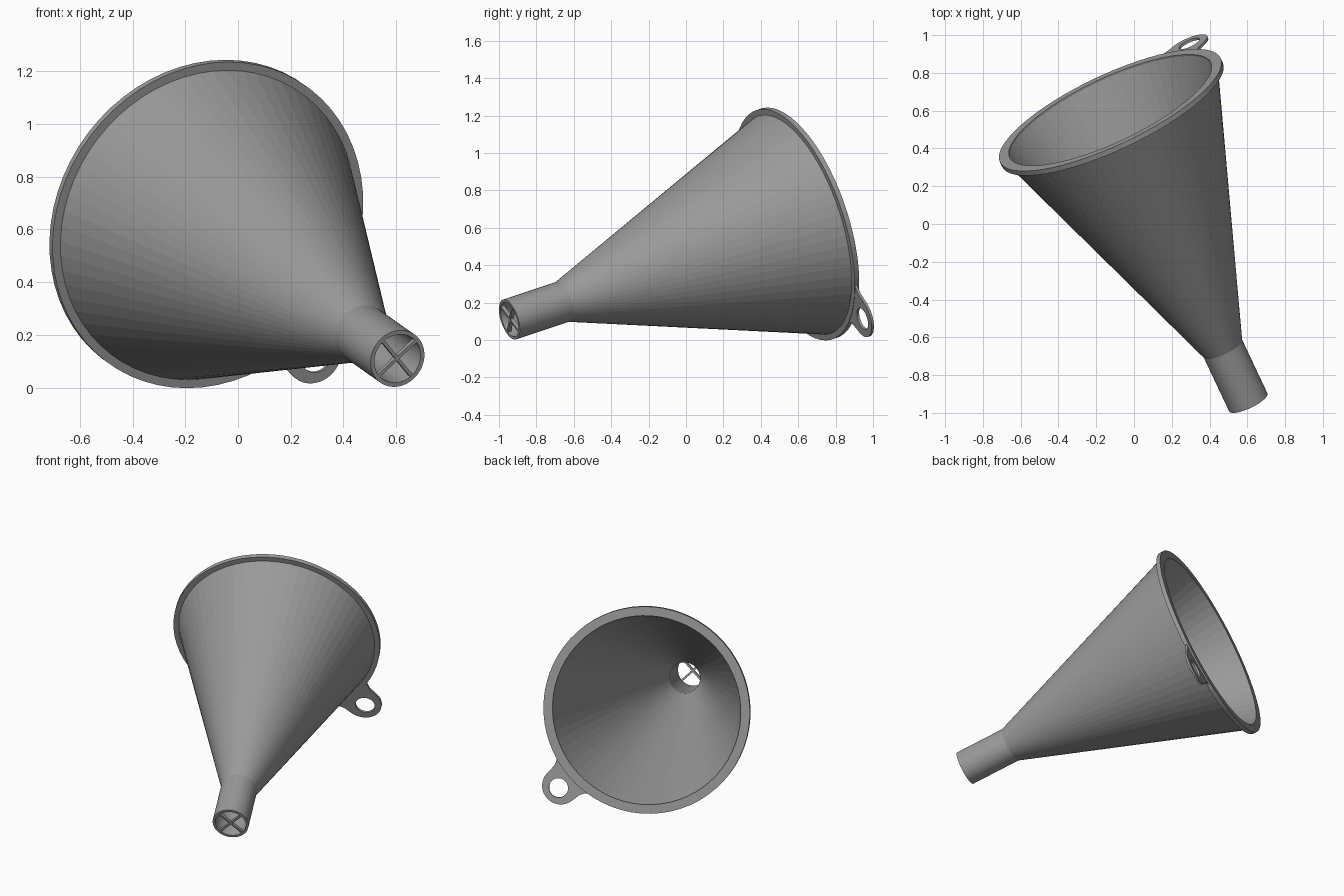
import bpy, bmesh, math
from mathutils import Matrix, Vector

if "Cube" in bpy.data.objects:
    bpy.data.objects.remove(bpy.data.objects["Cube"])

# Funnel frame: local z runs from spout tip to rim, local x points at the hanging tab
AXIS = Vector((-0.409, 0.866, 0.288)).normalized()
TAB = Vector((0.55, 0.485, -0.67))
TAB = (TAB - AXIS * TAB.dot(AXIS)).normalized()
SIDE = AXIS.cross(TAB)
FRAME = Matrix((TAB, SIDE, AXIS)).transposed().to_4x4()
FRAME.translation = (0.605, -0.944, 0.11)
SEG = 64
L = 1.787         # tip to rim top
LIP = 0.028       # lip thickness

# Dark grey plastic
plastic = bpy.data.materials.new("dark_grey_plastic")
plastic.diffuse_color = (0.32, 0.32, 0.32, 1)
plastic.use_nodes = True
plastic.node_tree.nodes["Principled BSDF"].inputs["Base Color"].default_value = plastic.diffuse_color


def add_object(name, bm):
    bmesh.ops.recalc_face_normals(bm, faces=bm.faces)
    mesh = bpy.data.meshes.new(name)
    bm.to_mesh(mesh)
    bm.free()
    mesh.materials.append(plastic)
    ob = bpy.data.objects.new(name, mesh)
    ob.matrix_world = FRAME
    bpy.context.collection.objects.link(ob)
    return ob


def lathe(name, profile):
    """Revolve a closed (radius, height) profile around local z."""
    bm = bmesh.new()
    rings = []
    for i in range(SEG):
        a = 2 * math.pi * i / SEG
        rings.append([bm.verts.new((r * math.cos(a), r * math.sin(a), z)) for r, z in profile])
    n = len(profile)
    for i in range(SEG):
        p, q = rings[i], rings[(i + 1) % SEG]
        for j in range(n):
            k = (j + 1) % n
            bm.faces.new((p[j], q[j], q[k], p[k]))
    return add_object(name, bm)


# Funnel shell: spout, cone and rim lip, with wall thickness
lathe("funnel_body", [
    (0.112, 0), (0.112, 0.329), (0.613, L - LIP), (0.646, L - LIP), (0.646, L),
    (0.589, L), (0.589, L - 0.01), (0.096, 0.335), (0.096, 0)])

# Crossed bars in the spout mouth
bm = bmesh.new()
for size in ((0.2, 0.013, 0.02), (0.013, 0.2, 0.02)):
    m = Matrix.Translation((0, 0, 0.011)) @ Matrix.Diagonal((*size, 1))
    bmesh.ops.create_cube(bm, size=1, matrix=m)
add_object("spout_cross", bm)


# Hanging tab: thin rounded plate with a round hole
def arc(x, r, a0, a1, n):
    return [(x + r * math.cos(a0 + (a1 - a0) * i / n),
             r * math.sin(a0 + (a1 - a0) * i / n)) for i in range(n + 1)]


flare = [(0.622, -0.15), (0.645, -0.132), (0.675, -0.12)]
outline = (flare + arc(0.728, 0.115, -math.pi / 2, math.pi / 2, 20)
           + [(x, -y) for x, y in reversed(flare)])
hole = arc(0.745, 0.06, 0, 2 * math.pi, 32)[:-1]

curve = bpy.data.curves.new("hanging_tab", 'CURVE')
curve.dimensions = '2D'
curve.fill_mode = 'BOTH'
curve.extrude = 0.007
for pts in (outline, hole):
    sp = curve.splines.new('POLY')
    sp.points.add(len(pts) - 1)
    for p, (x, y) in zip(sp.points, pts):
        p.co = (x, y, 0, 1)
    sp.use_cyclic_u = True
curve.materials.append(plastic)
tab = bpy.data.objects.new("hanging_tab", curve)
tab.matrix_world = FRAME @ Matrix.Translation((0, 0, L - LIP + 0.009))
bpy.context.collection.objects.link(tab)
bpy.context.view_layer.objects.active = tab
tab.select_set(True)
bpy.ops.object.convert(target='MESH')
